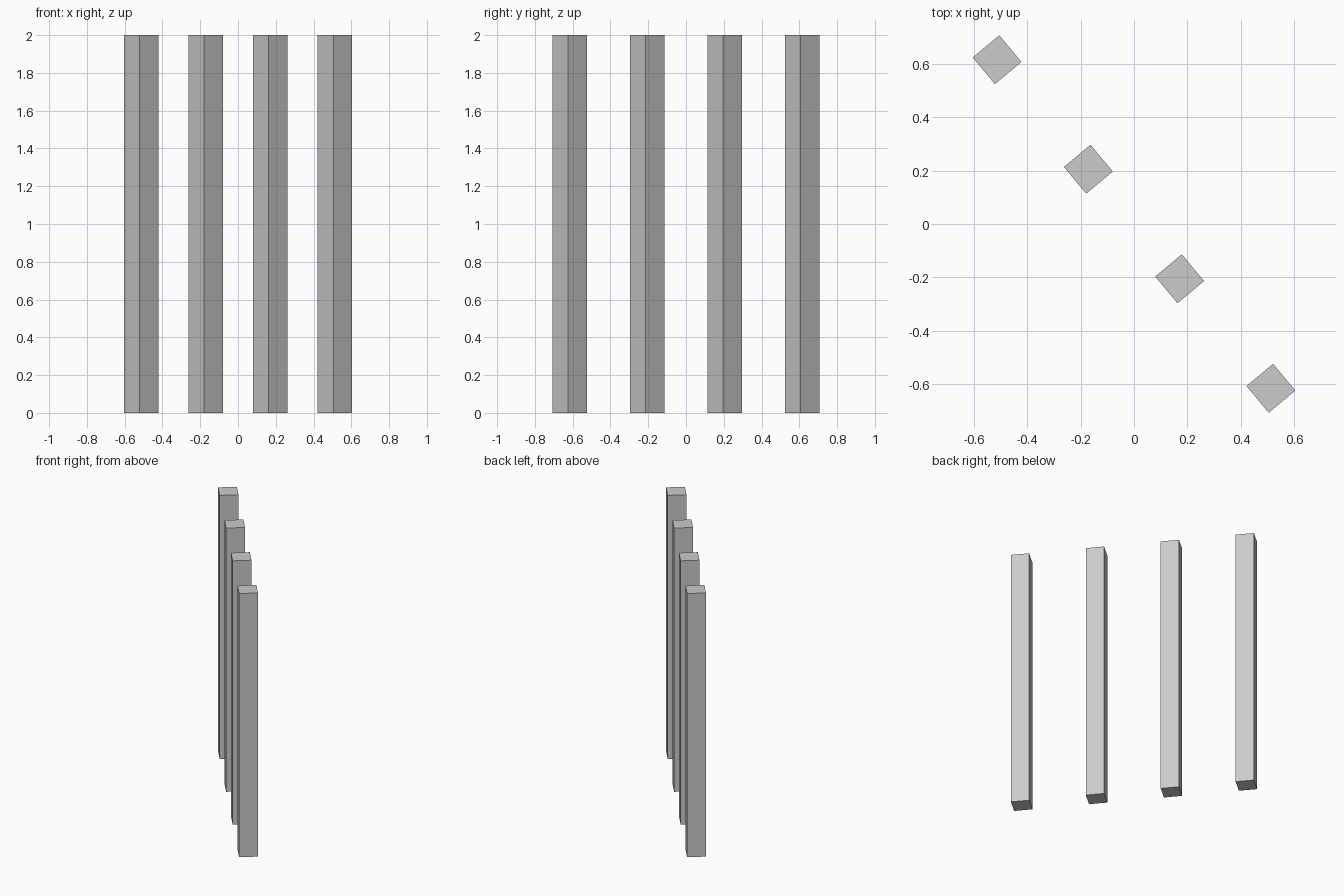
import bpy
from math import radians, cos, sin

if "Cube" in bpy.data.objects:
    bpy.data.objects.remove(bpy.data.objects["Cube"])

ANGLE = radians(-50.2)   # direction of the row seen from above
SPACING = 0.534
WIDTH, HEIGHT = 0.13, 2.0

# Four square posts standing in a diagonal row
for i in range(4):
    d = (i - 1.5) * SPACING
    bpy.ops.mesh.primitive_cube_add(
        size=1, location=(d * cos(ANGLE), d * sin(ANGLE), HEIGHT / 2),
        rotation=(0, 0, ANGLE))
    post = bpy.context.object
    post.name = f"post_{i + 1}"
    post.scale = (WIDTH, WIDTH, HEIGHT)
